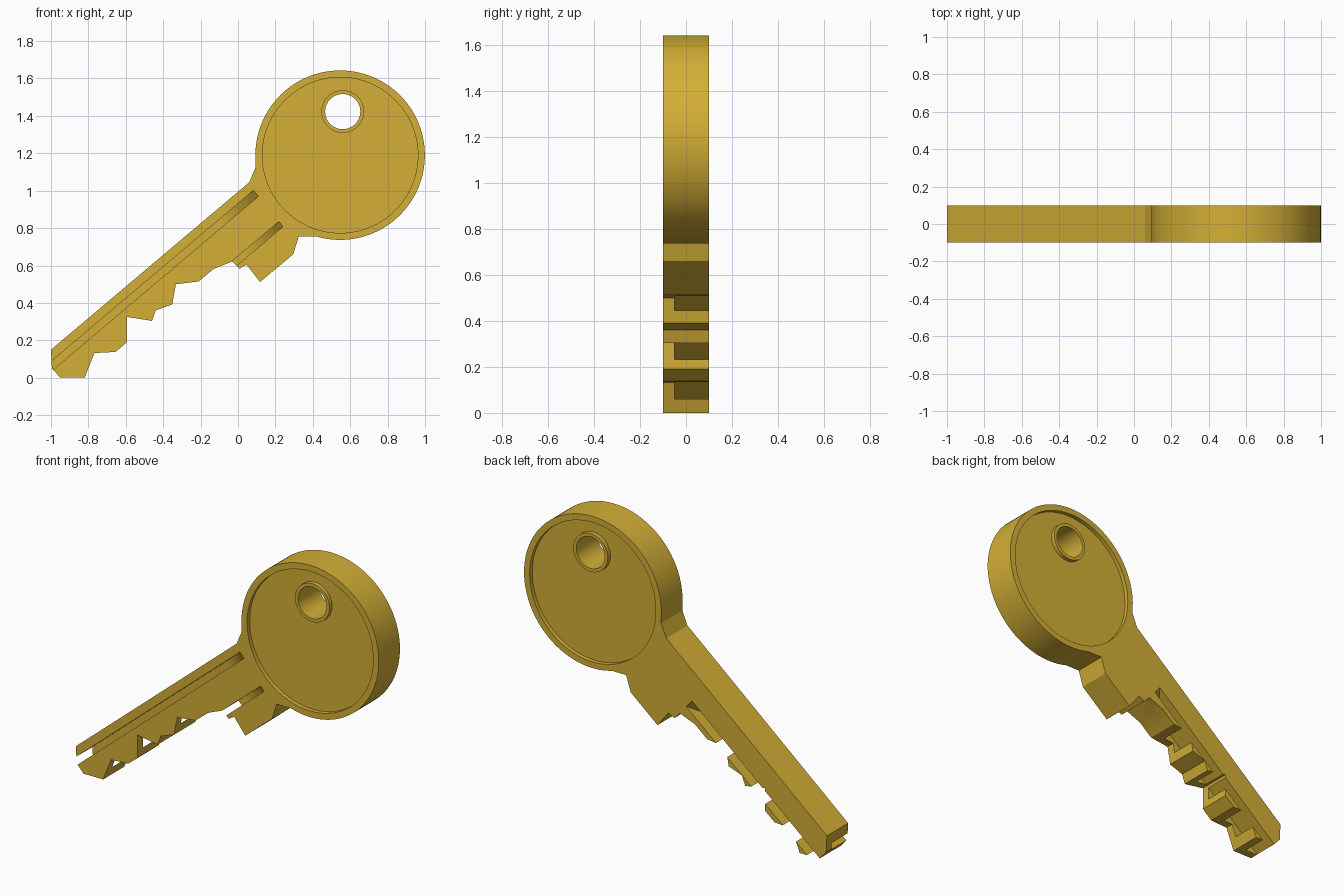
import bpy, bmesh, math
from mathutils import Vector

if "Cube" in bpy.data.objects:
    bpy.data.objects.remove(bpy.data.objects["Cube"])

HALF = 0.1                      # half thickness of the key
HEAD = (0.546, 1.19)            # centre of the round head
HEAD_R = 0.453
HOLE = (0.56, 1.423)            # key ring hole
SLOPE = math.radians(40.2)      # blade direction

gold = bpy.data.materials.new("gold")
gold.diffuse_color = (0.658, 0.429, 0.038, 1)
gold.use_nodes = True
gold.node_tree.nodes["Principled BSDF"].inputs["Base Color"].default_value = gold.diffuse_color


def circle(c, r, n=96, a0=0.0, a1=2 * math.pi, closed=True):
    """Points (x, z) along an arc."""
    steps = n if closed else n - 1
    return [(c[0] + r * math.cos(a0 + (a1 - a0) * i / steps),
             c[1] + r * math.sin(a0 + (a1 - a0) * i / steps)) for i in range(n)]


def prism(name, base, offset):
    """Solid made by sweeping a flat 3D polygon along an offset."""
    bm = bmesh.new()
    face = bm.faces.new([bm.verts.new(p) for p in base])
    ext = bmesh.ops.extrude_face_region(bm, geom=[face])
    moved = [v for v in ext["geom"] if isinstance(v, bmesh.types.BMVert)]
    bmesh.ops.translate(bm, verts=moved, vec=offset)
    bmesh.ops.recalc_face_normals(bm, faces=bm.faces[:])
    mesh = bpy.data.meshes.new(name)
    bm.to_mesh(mesh)
    bm.free()
    mesh.materials.append(gold)
    ob = bpy.data.objects.new(name, mesh)
    bpy.context.collection.objects.link(ob)
    return ob


def plate(name, pts, y0, y1):
    return prism(name, [(x, y0, z) for x, z in pts], (0, y1 - y0, 0))


def boolean(target, tool, op="DIFFERENCE"):
    """Apply a boolean and remove the tool."""
    mod = target.modifiers.new("cut", "BOOLEAN")
    mod.operation, mod.solver, mod.object = op, "EXACT", tool
    dg = bpy.context.evaluated_depsgraph_get()
    mesh = bpy.data.meshes.new_from_object(target.evaluated_get(dg))
    target.modifiers.clear()
    target.data = mesh
    bpy.data.objects.remove(tool)


def groove(name, start, width, length, side, depth=0.15, ramp=0.26):
    """Milled slot running down the blade, with a curved run-out at its start."""
    along = Vector((-math.cos(SLOPE), 0, -math.sin(SLOPE)))
    across = Vector((-math.sin(SLOPE), 0, math.cos(SLOPE))) * width
    profile = [(0, -0.03)]
    profile += [(ramp * i / 8, depth * (1 - (1 - i / 8) ** 2)) for i in range(9)]
    profile += [(length, depth), (length, -0.03)]
    origin = Vector((start[0], 0, start[1])) - across / 2
    base = [origin + along * t + Vector((0, side * (HALF - d), 0)) for t, d in profile]
    return prism(name, base, across)


# Key silhouette: tip, teeth, shoulder, round head, neck
teeth = [(-1, 0.15), (-0.995, 0.05), (-0.95, 0), (-0.82, 0), (-0.768, 0.132),
         (-0.655, 0.138), (-0.593, 0.19), (-0.593, 0.325), (-0.46, 0.304),
         (-0.44, 0.36), (-0.352, 0.392), (-0.332, 0.5), (-0.21, 0.515),
         (-0.13, 0.582), (-0.03, 0.622), (0.008, 0.583), (0.045, 0.605)]
shoulder = [(0.118, 0.512), (0.295, 0.66), (0.325, 0.755), (0.42, 0.755)]
head = circle(HEAD, HEAD_R, 90, math.radians(-102), math.radians(182), False)
neck = [(0.094, 1.125), (0.06, 1.045)]
key = plate("key_body", teeth + shoulder + head + neck, -HALF, HALF)

# Shallow round recess on both faces, leaving a rim and a collar round the hole
for side in (-1, 1):
    recess = plate("recess", circle(HEAD, 0.416), side * (HALF - 0.025), side * (HALF + 0.05))
    collar = plate("collar", circle(HOLE, 0.114, 48), side * (HALF - 0.06), side * (HALF + 0.09))
    boolean(recess, collar)
    boolean(key, recess)

# Key ring hole
boolean(key, plate("hole", circle(HOLE, 0.094, 48), -0.3, 0.3))

# Milled grooves: two on the front, one behind the teeth on the back
boolean(key, groove("long_groove", (0.096, 0.986), 0.04, 1.7, -1))
boolean(key, groove("short_groove", (0.23, 0.822), 0.034, 0.6, -1))
boolean(key, groove("back_groove", (-0.09, 0.695), 0.057, 1.5, 1))

# Smooth round walls, keep cut edges crisp
bpy.context.view_layer.objects.active = key
key.select_set(True)
bpy.ops.object.shade_smooth_by_angle(angle=math.radians(20))
